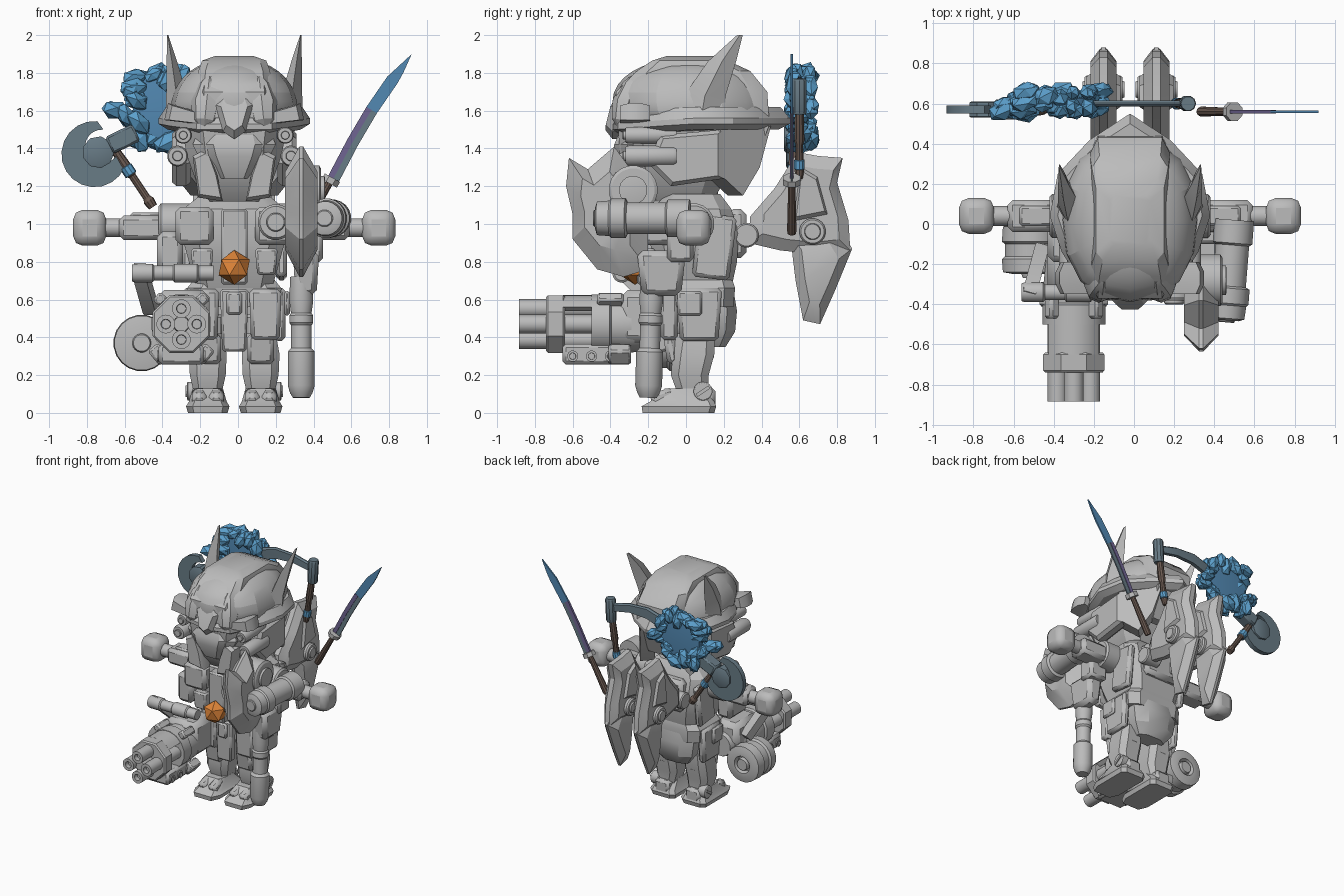
import bpy, bmesh, math, random
from mathutils import Vector

if "Cube" in bpy.data.objects:
    bpy.data.objects.remove(bpy.data.objects["Cube"])
random.seed(4)
made = []

def material(name, rgb):
    m = bpy.data.materials.new(name)
    m.use_nodes = True
    m.diffuse_color = (*rgb, 1)
    m.node_tree.nodes["Principled BSDF"].inputs["Base Color"].default_value = (*rgb, 1)
    return m

GREY = material("armour grey", (.5, .5, .5))
ORANGE = material("core orange", (.72, .23, .04))
BLUE = material("flame blue", (.11, .36, .62))
DEEP = material("deep blue", (.085, .25, .45))
STEEL = material("dark steel", (.14, .2, .24))
BROWN = material("grip brown", (.15, .105, .085))
PURPLE = material("blade purple", (.16, .13, .29))
MID = -.02  # body centre line

def finish(name, bm, mat=GREY, bevel=0):
    bmesh.ops.recalc_face_normals(bm, faces=bm.faces)
    me = bpy.data.meshes.new(name)
    bm.to_mesh(me)
    bm.free()
    me.materials.append(mat)
    ob = bpy.data.objects.new(name, me)
    bpy.context.collection.objects.link(ob)
    if bevel:
        mod = ob.modifiers.new("Bevel", 'BEVEL')
        mod.width = bevel
        mod.segments = 2 if bevel > .04 else 1
    made.append(ob)
    return ob

def skin(name, loops, mat=GREY, bevel=0):
    """Bridge equal-length loops of points and cap both ends."""
    bm = bmesh.new()
    rows = [[bm.verts.new(p) for p in loop] for loop in loops]
    n = len(rows[0])
    for a, b in zip(rows, rows[1:]):
        for i in range(n):
            j = (i + 1) % n
            bm.faces.new((a[i], a[j], b[j], b[i]))
    bm.faces.new(rows[0])
    bm.faces.new(rows[-1])
    return finish(name, bm, mat, bevel)

def box(name, c, s, mat=GREY, bevel=.012, taper=1, rot=(0, 0, 0)):
    loops = [[(x * s[0] * k / 2, y * s[1] * k / 2, z * s[2] / 2)
              for x, y in ((-1, -1), (1, -1), (1, 1), (-1, 1))] for z, k in ((-1, taper), (1, 1))]
    ob = skin(name, loops, mat, bevel)
    ob.location, ob.rotation_euler = c, rot
    return ob

def rod(name, a, b, profile, mat=GREY, n=20):
    """Turned part from a to b; profile is (fraction along, radius) pairs."""
    a, b = Vector(a), Vector(b)
    q = (b - a).to_track_quat('Z', 'Y')
    turn = [2 * math.pi * (i + .5) / n for i in range(n)]
    return skin(name, [[a.lerp(b, t) + q @ Vector((r * math.cos(g), r * math.sin(g), 0))
                        for g in turn] for t, r in profile], mat)

def tube(name, a, b, r, mat=GREY, n=20):
    return rod(name, a, b, ((0, r * .88), (.06, r), (.94, r), (1, r * .88)), mat, n)

def loft(name, rings, cut=.3, mat=GREY):
    """Stack chamfered rectangles (z, half width, front y, back y)."""
    loops = []
    for z, w, f, k in rings:
        c, d = w * cut, (k - f) * cut / 2
        loops.append([(MID + x, y, z) for x, y in (
            (-w + c, f), (w - c, f), (w, f + d), (w, k - d),
            (w - c, k), (c - w, k), (-w, k - d), (-w, f + d))])
    return skin(name, loops, mat)

def plate(name, outline, plane, at, t, inset=1, edge=None, mat=GREY):
    """Flat outline with thickness t; an inset below 1 slopes the rim."""
    edge = t if edge is None else edge
    cu, cv = (sum(p[i] for p in outline) / len(outline) for i in (0, 1))
    loops = []
    for k, off in ((inset, -t / 2), (1, -edge / 2), (1, edge / 2), (inset, t / 2)):
        loop = []
        for u, v in outline:
            u, v, w = cu + (u - cu) * k, cv + (v - cv) * k, at + off
            loop.append({'x': (w, u, v), 'y': (u, w, v), 'z': (u, v, w)}[plane])
        loops.append(loop)
    return skin(name, loops if inset < 1 else loops[1:3], mat)

# Helmet and face
dome = loft("helmet", [(1.5, .34, -.34, .44), (1.6, .35, -.4, .44), (1.7, .33, -.4, .42),
                       (1.78, .28, -.34, .37), (1.84, .2, -.24, .28), (1.87, .1, -.12, .17)], .5)
sub = dome.modifiers.new("Round", 'SUBSURF')
sub.levels = sub.render_levels = 1
loft("helmet_crest", [(1.56, .2, -.37, .44), (1.7, .2, -.37, .43), (1.81, .19, -.26, .34),
                      (1.865, .17, -.18, .22), (1.89, .1, -.1, .14)], .2)
brim = [(0, -.4), (.2, -.36), (.34, -.14), (.4, .04), (.36, .25), (.2, .42), (0, .55)]
brim = brim + [(-x, y) for x, y in brim[-2:0:-1]]
skin("helmet_brim", [[(MID + x * k, .05 + (y - .05) * k, z - .08 * max(0, -y))
                      for x, y in brim] for z, k in ((1.5, .88), (1.53, 1), (1.56, 1), (1.62, .9))])
loft("face", [(1.12, .13, -.22, .14), (1.22, .2, -.3, .2), (1.36, .25, -.35, .26), (1.52, .28, -.36, .3)], .4)
loft("mouth_guard", [(1.24, .1, -.33, -.1), (1.36, .19, -.38, -.1), (1.42, .22, -.38, -.1), (1.47, .2, -.36, -.1)], .5)
# Forehead plate leans back with the helmet
skin("forehead_plate", [[(MID + x * k, y + max(0, z - 1.57) * .4, 1.6 + (z - 1.6) * k) for x, z in
     ((-.1, 1.63), (-.06, 1.75), (.06, 1.75), (.1, 1.63), (.06, 1.49), (0, 1.45), (-.06, 1.49))]
     for y, k in ((-.3, 1), (-.39, 1), (-.425, .7))])
for s in (1, -1):
    X = lambda v: MID + s * v
    rod("brow_lobe", (X(.16), -.34, 1.5), (X(.13), -.27, 1.78),
        ((0, .02), (.15, .065), (.5, .085), (.85, .055), (1, .02)), n=8)
    plate("brow_wing", [(X(.06), 1.47), (X(.2), 1.53), (X(.37), 1.55), (X(.35), 1.64), (X(.18), 1.59), (X(.08), 1.55)], 'y', -.27, .16, .85, .06)
    # Swept horn
    skin("horn", [[(X(x + dx * w), y + dy * d, z) for dx, dy in ((-1, 0), (0, -1), (1, 0), (0, 1))]
                  for x, y, z, w, d in ((.29, .08, 1.56, .075, .13), (.305, .1, 1.68, .055, .11),
                                        (.33, .19, 1.86, .028, .075), (.352, .285, 2.0, .003, .015))])
    plate("cheek_guard", [(-.14, 1.47), (.2, 1.5), (.2, 1.24), (-.08, 1.2), (-.2, 1.32)], 'x', X(.28), .1, .85, .05)
    # Neck guard wraps inward towards the back
    skin("neck_guard", [[(X(.32 - .2 * t - d), .18 + .27 * t - d, z) for t, z in
                         ((0, 1.53), (1, 1.52), (.78, 1.3), (.45, 1.15), (.05, 1.25))] for d in (0, .08)])
    plate("jaw_plate", [(X(.06), 1.12), (X(.19), 1.14), (X(.22), 1.36), (X(.14), 1.4), (X(.09), 1.26)], 'y', -.29, .12, .85, .07)
    for x, z, r in ((.27, 1.47, .045), (.3, 1.36, .055)):
        tube("cheek_vent", (X(x), -.32, z), (X(x), -.05, z), r)
        tube("vent_core", (X(x), -.335, z), (X(x), -.28, z), r * .5)
skin("nape_guard", [[(MID + x, y - .08 * (1.52 - z) / .2 - d, z) for x, y, z in
     ((-.15, .44, 1.52), (.15, .44, 1.52), (.12, .44, 1.28), (-.12, .44, 1.28))] for d in (0, .07)])

# Torso, core and waist
loft("torso", [(.66, .2, -.12, .24), (.8, .24, -.17, .27), (.95, .28, -.2, .28), (1.08, .27, -.18, .24), (1.16, .17, -.1, .18)])
box("chest_column", (MID, -.2, .88), (.14, .12, .4))
tube("neck", (MID, .04, 1.08), (MID, .04, 1.25), .13)
bm = bmesh.new()
bmesh.ops.create_icosphere(bm, subdivisions=1, radius=.092)
finish("core_gem", bm, ORANGE).location = (MID, -.27, .77)
loft("waist", [(.56, .24, -.1, .25), (.66, .25, -.12, .26), (.72, .2, -.1, .24)])
box("front_skirt", (MID, -.13, .49), (.15, .07, .33), taper=.85)
box("skirt_buckle", (MID, -.17, .58), (.08, .03, .12))
loft("back_skirt", [(.35, .12, .08, .21), (.43, .18, .06, .26), (.54, .2, .06, .27), (.66, .2, .06, .25)], .5)
box("backpack", (MID, .27, .95), (.32, .1, .26), bevel=.03)

for s in (1, -1):
    X = lambda v: MID + s * v
    box("chest_block", (X(.21), -.16, .99), (.2, .18, .2), bevel=.025)
    box("chest_vent", (X(.17), -.2, .8), (.12, .08, .14), taper=.8)
    box("flank_plate", (X(.25), .15, .88), (.06, .2, .34), bevel=.02, rot=(-.12, 0, 0))
    box("hip_skirt", (X(.165), -.09, .52), (.17, .1, .27), bevel=.02, taper=.9)
    box("side_skirt", (X(.24), .07, .52), (.07, .24, .28), bevel=.02, taper=.85)
    box("skirt_panel", (X(.28), .02, .58), (.03, .13, .13))
    # Leg and foot
    tube("thigh", (X(.14), .06, .28), (X(.14), .06, .52), .09, n=12)
    skin("shin", [[(X(.14 + x * w), y0 + y * d, z) for x, y in ((-1, -.6), (-.6, -1), (.6, -1), (1, -.6),
         (1, .6), (.6, 1), (-.6, 1), (-1, .6))] for z, w, y0, d in
         ((.09, .07, .04, .08), (.2, .095, .02, .1), (.31, .1, .04, .11), (.42, .08, .05, .1))])
    box("knee_guard", (X(.14), -.08, .34), (.14, .06, .16), bevel=.02, rot=(.15, 0, 0))
    tube("ankle_bolt", (X(.18), .09, .115), (X(.25), .09, .115), .05)
    box("bolt_slot", (X(.252), .09, .115), (.012, .08, .018), bevel=0, rot=(.6, 0, 0))
    box("heel_block", (X(.14), .11, .08), (.13, .09, .11), bevel=.02)
    skin("foot", [[(X(.14 + x * w), y, z) for x, y in ((-.7, f), (.7, f), (1, f + .07), (1, k - .03), (.7, k),
                   (-.7, k), (-1, k - .03), (-1, f + .07))]
                  for z, w, f, k in ((0, .105, -.23, .15), (.035, .115, -.235, .16), (.06, .1, -.19, .15), (.13, .08, -.11, .08))])
    for dx in (-.045, .045):
        box("toe_cap", (X(.14 + dx), -.12, .08), (.075, .13, .08), bevel=.02, rot=(.3, 0, 0))
    # Side arm with rounded fist
    tube("shoulder_joint", (X(.2), .04, 1.0), (X(.4), .04, 1.0), .11)
    box("side_arm", (X(.47), .04, .98), (.28, .16, .13), bevel=.025)
    box("arm_panel", (X(.47), .04, 1.04), (.16, .1, .04))
    tube("wrist", (X(.55), .04, .98), (X(.7), .04, .98), .05)
    box("fist", (X(.765), .04, .98), (.175, .18, .19), bevel=.05)
    # Back wing: hinge, upper plate, blade
    wx = X(.132)
    tube("wing_hinge", (wx - .07, .32, .94), (wx + .07, .32, .94), .065)
    plate("wing", [(.33, .9), (.34, 1.04), (.47, 1.19), (.59, 1.38), (.7, 1.36), (.83, 1.35), (.8, 1.22), (.86, 1.02),
                   (.87, .86), (.7, .84), (.5, .86)], 'x', wx, .13, .75, .04)
    plate("wing_blade", [(.55, .95), (.58, .7), (.62, .49), (.71, .47), (.79, .65), (.88, .87), (.8, 1.0)], 'x', wx, .12, .6, .02)
    plate("wing_rib", [(.56, 1.0), (.6, 1.32), (.7, 1.26), (.76, 1.04)], 'x', wx, .17, .75, .1)
    tube("wing_pivot", (wx - .095, .67, .96), (wx + .095, .67, .96), .07)
    tube("pivot_cap", (wx - .105, .67, .96), (wx + .105, .67, .96), .045)

# Left arm: shoulder drums, hanging forearm and shield
rod("shoulder_drum", (.46, -.48, 1.03), (.5, .02, 1.03), ((0, .06), (.02, .09), (.15, .095), (.17, .105), (.32, .105),
    (.34, .085), (.75, .085), (.77, .1), (1, .1)))
tube("drum_lens", (.457, -.49, 1.03), (.465, -.4, 1.03), .045)
tube("inner_drum", (.2, -.38, 1.01), (.2, -.1, 1.01), .095)
tube("inner_lens", (.2, -.4, 1.01), (.2, -.3, 1.01), .05)
tube("shield_mount", (.28, -.28, 1.18), (.44, -.28, 1.18), .13)
tube("mount_cap", (.43, -.28, 1.18), (.46, -.28, 1.18), .075)
box("elbow", (.36, -.13, .74), (.14, .26, .24), bevel=.03, taper=.8)
box("elbow_link", (.37, -.03, .9), (.16, .14, .2), bevel=.02)
rod("forearm", (.335, -.2, .08), (.335, -.18, .72), ((0, .045), (.04, .06), (.1, .072), (.38, .072), (.41, .055),
    (.6, .055), (.62, .064), (.68, .064), (.7, .055), (.8, .064), (1, .06)))
plate("shield", [(-.2, .76), (-.33, .72), (-.47, .76), (-.6, .92), (-.6, 1.05), (-.635, 1.2), (-.62, 1.35), (-.52, 1.29),
                 (-.38, 1.41), (-.3, 1.3), (-.2, 1.1)], 'x', .335, .17, .6, .02)

# Right arm: hanger, gatling gun and ammunition drum
box("gun_shoulder", (-.36, -.08, .84), (.14, .22, .24), bevel=.03)
rod("hanger_pipe", (-.56, -.34, .74), (-.13, -.34, .74), ((0, .045), (.04, .05), (.25, .05), (.27, .04), (.5, .04),
    (.52, .05), (.8, .05), (.82, .04), (1, .04)))
tube("hanger_bracket", (-.525, -.36, .77), (-.46, -.12, .54), .05, n=4)
GX, GZ = -.3, .47
rod("gun_body", (GX, -.5, GZ), (GX, -.02, GZ), ((0, .11), (0, .16), (.2, .16), (.22, .145), (.4, .155), (.7, .14), (1, .09)), n=16)
rod("gun_collar", (GX, -.74, GZ), (GX, -.64, GZ), ((0, .155), (.1, .165), (.9, .165), (1, .155)), n=8)
loops = [[(GX + r * math.cos(a), y, GZ + r * math.sin(a)) for r, turns in ((.155, range(9)), (.12, range(8, -1, -1)))
          for a in [math.pi * (.2 + .6 * i / 8) for i in turns]] for y in (-.65, -.49)]
skin("gun_shroud", loops)
tube("gun_spindle", (GX, -.85, GZ), (GX, -.45, GZ), .045)
for i in range(4):
    a = math.pi * i / 2
    x, z = GX + .082 * math.cos(a), GZ + .082 * math.sin(a)
    rod("barrel", (x, -.885, z), (x, -.45, z), ((.08, .024), (0, .026), (0, .05), (1, .05)), n=14)
box("gun_housing", (-.29, -.2, .51), (.28, .3, .28), bevel=.04)
box("gun_rail", (GX, -.49, .31), (.24, .33, .11), bevel=.02)
for s in (1, -1):
    for y in (-.6, -.5, -.4):
        x = GX + s * .12
        rod("rail_port", (x - s * .02, y, .3), (x + s * .008, y, .3), ((0, .03), (1, .03), (1, .018), (.5, .016)), n=12)
    box("gun_foot", (GX + s * .12, -.35, .31), (.07, .12, .1), rot=(0, s * .7, 0))
    box("gun_lug", (GX + s * .11, -.4, .6), (.06, .14, .06), rot=(0, -s * .7, 0))
rod("ammo_drum", (-.51, -.25, .37), (-.51, .0, .37), ((0, .09), (.04, .145), (.3, .15), (.35, .135), (.6, .135),
    (.65, .15), (.95, .145), (1, .1), (1, .07), (.85, .06)))
tube("drum_hub", (-.51, -.27, .37), (-.51, .0, .37), .05)
tube("drum_link", (-.5, -.14, .38), (-.3, -.14, .45), .07)

# Katana: grip, guard and two-tone curved blade
rod("katana_grip", (.33, .56, .95), (.49, .56, 1.23), ((0, .022), (.06, .026), (.9, .02), (1, .02)), BROWN, 10)
rod("katana_guard", (.483, .56, 1.215), (.5, .56, 1.245), ((0, .05), (1, .05)), GREY, 8)
spine = [(.475, 1.25), (.58, 1.45), (.68, 1.62), (.79, 1.78), (.92, 1.9)]
mids = [(x + .027, z - .016) for x, z in spine[:-1]]
edges = [(x + .055, z - .034) for x, z in spine[:-1]]
plate("katana_spine", spine[:3] + mids[2::-1], 'y', .56, .018, mat=PURPLE)
plate("katana_edge", mids[:3] + edges[2::-1], 'y', .56, .01, mat=STEEL)
plate("katana_tip", spine[2:] + [(.875, 1.8)] + edges[:1:-1], 'y', .56, .012, mat=DEEP)

# Scythe: shaft, socket, blade and flames
rod("scythe_shaft", (.2, .6, 1.24), (.26, .6, 1.64), ((0, .018), (.1, .026), (.45, .02), (.5, .028), (1, .024)), BROWN, 10)
tube("scythe_band", (.21, .6, 1.29), (.217, .6, 1.34), .03, BLUE, 10)
tube("scythe_socket", (.26, .6, 1.58), (.27, .6, 1.77), .04, STEEL, 10)
plate("scythe_blade", [(.26, 1.73), (.1, 1.77), (-.08, 1.78), (-.28, 1.72), (-.28, 1.62), (-.08, 1.69), (.1, 1.7), (.26, 1.67)],
      'y', .6, .03, .85, .008, STEEL)
tube("flame_disc", (-.38, .58, 1.63), (-.38, .63, 1.63), .18, DEEP, 16)
for i in range(54):
    # The outer side of the ring carries a deeper bank of flames
    a = 2 * math.pi * i / 18 + random.uniform(-.1, .1)
    k = (.92, .74, .9 + .4 * min(0, math.cos(a)))[i % 3]
    bm = bmesh.new()
    bmesh.ops.create_icosphere(bm, subdivisions=1, radius=random.uniform(.045, .07))
    lump = finish("flame_lump", bm, BLUE)
    lump.scale = (1.3, .8, .75)
    lump.rotation_euler = (random.random(), a + random.random(), random.random() * .6)
    lump.location = (-.41 + .26 * k * math.cos(a), .61 + random.uniform(-.05, .06), 1.62 + .205 * k * math.sin(a))

# Axe: shaft, socket and crescent head
rod("axe_shaft", (-.45, .57, 1.09), (-.67, .57, 1.42), ((0, .025), (.1, .03), (.15, .02), (.5, .02), (.52, .028), (.7, .028), (1, .022)), BROWN, 10)
tube("axe_band", (-.565, .57, 1.26), (-.595, .57, 1.305), .034, BLUE, 10)
box("axe_socket", (-.61, .57, 1.45), (.16, .1, .1), STEEL, rot=(0, -.45, 0))
arc = [math.radians(85 + i * 18) for i in range(15)]
crescent = [(-.76 + .175 * math.cos(a), 1.37 + .175 * math.sin(a)) for a in arc]
notch = [(-.72 + .09 * math.cos(a), 1.41 + .09 * math.sin(a)) for a in arc[::-1]]
plate("axe_head", crescent + notch, 'y', .57, .04, mat=STEEL)
tube("axe_boss", (-.74, .53, 1.38), (-.74, .61, 1.38), .085, STEEL, 9)

# Smooth the turned parts, keep hard edges
bpy.ops.object.select_all(action='DESELECT')
for ob in made:
    ob.select_set(True)
bpy.context.view_layer.objects.active = made[0]
bpy.ops.object.shade_smooth_by_angle(angle=math.radians(28))
